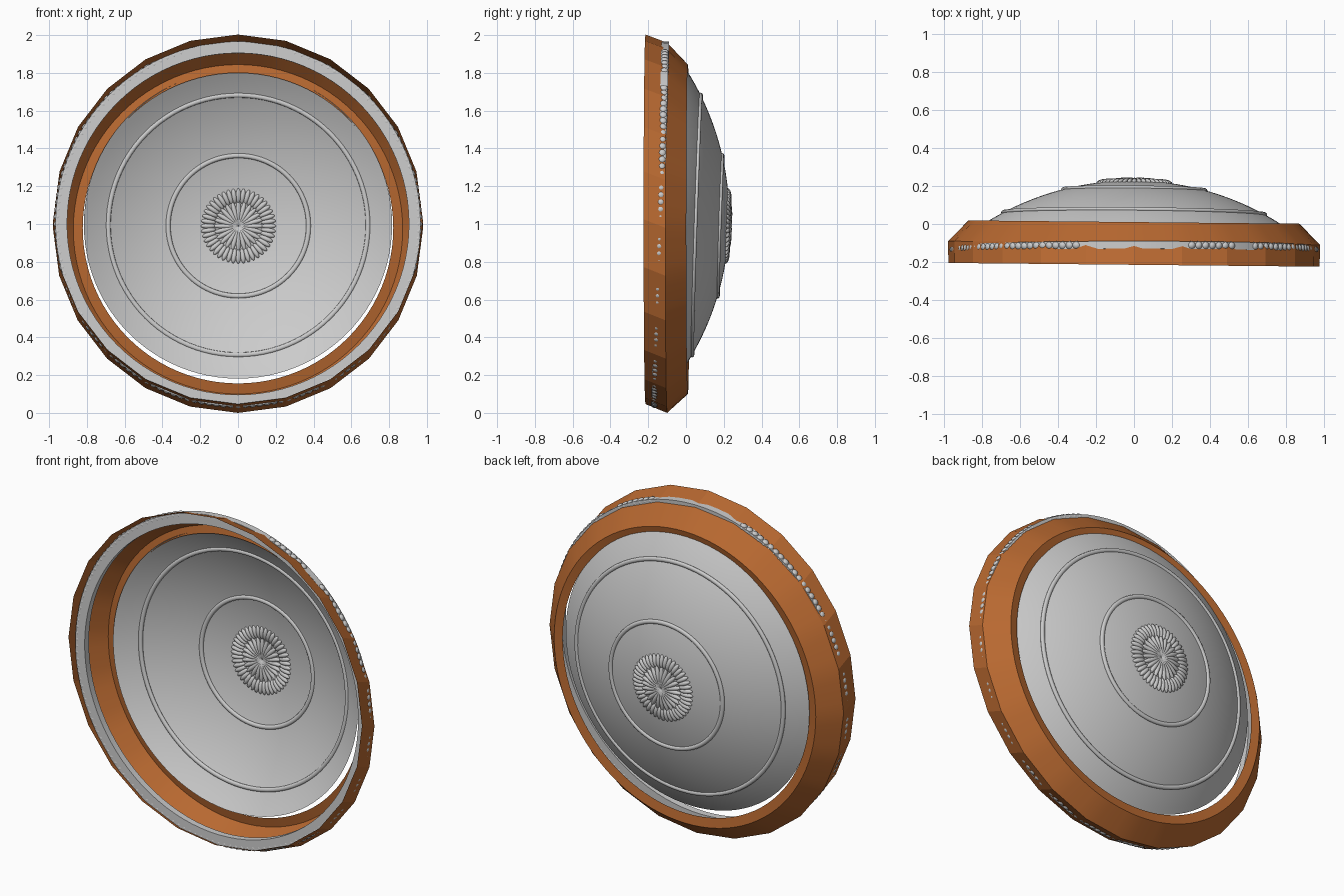
import bpy, bmesh, math
from mathutils import Matrix, Vector

if "Cube" in bpy.data.objects:
    bpy.data.objects.remove(bpy.data.objects["Cube"])

copper = bpy.data.materials.new("copper")
copper.diffuse_color = (0.48, 0.14, 0.03, 1)
copper.use_nodes = True
copper.node_tree.nodes["Principled BSDF"].inputs["Base Color"].default_value = copper.diffuse_color


def finish(name, bm, mat=None, angle=30):
    bmesh.ops.recalc_face_normals(bm, faces=bm.faces)
    me = bpy.data.meshes.new(name)
    bm.to_mesh(me)
    bm.free()
    ob = bpy.data.objects.new(name, me)
    bpy.context.collection.objects.link(ob)
    if mat:
        me.materials.append(mat)
    bpy.ops.object.select_all(action='DESELECT')
    ob.select_set(True)
    bpy.context.view_layer.objects.active = ob
    bpy.ops.object.shade_smooth_by_angle(angle=math.radians(angle))
    return ob


def loft(bm, rings, closed=False):
    """Bridge rings of points with quads."""
    loops = [[bm.verts.new(p) for p in ring] for ring in rings]
    pairs = list(zip(loops, loops[1:]))
    if closed:
        pairs.append((loops[-1], loops[0]))
    for a, b in pairs:
        for i in range(len(a)):
            j = (i + 1) % len(a)
            bm.faces.new((a[i], a[j], b[j], b[i]))
    return loops


def circle(r, h, n):
    return [Vector((r * math.sin(i * math.tau / n), h, r * math.cos(i * math.tau / n)))
            for i in range(n)]


def facet(r, i, n, sides):
    """Radius of a polygon with few sides, sampled at a finer step."""
    half = math.pi / sides
    a = (i * math.tau / n) % (2 * half) - half
    return r * math.cos(half) / math.cos(a)


# Copper rim: faceted band, cone and back lip with shifted ring centres
N = 96
rings = []
for y, cz, r, sides in [(-0.215, 1.025, 0.978, 24), (-0.10, 0.98, 0.98, 24),
                        (0.01, 0.972, 0.872, 0), (0.0, 0.978, 0.822, 0)]:
    ring = []
    for i in range(N):
        a = i * math.tau / N
        rr = facet(r, i, N, sides) if sides else r
        x = rr * math.sin(a)
        ring.append((x, y - 0.01 * x, cz + rr * math.cos(a)))
    rings.append(ring)
bm = bmesh.new()
loft(bm, rings)
finish("copper_rim", bm, copper, 14)

# Frame of the slightly tilted grey band
band_frame = Matrix.Translation((0, -0.137, 1.0)) @ Matrix.Rotation(math.radians(-1.6), 4, 'X')

# Grey band inside the rim
bm = bmesh.new()
loft(bm, [[band_frame @ p for p in circle(r, h, N)]
          for r, h in [(0.905, -0.02), (0.966, -0.02), (0.966, 0.02), (0.905, 0.02)]], True)
finish("grey_band", bm)

# Beads along the band, left plain at the top
bm = bmesh.new()
count = 156
for i in range(count):
    deg = i * 360 / count
    if min(deg, 360 - deg) < 18 or 33 < deg < 40:
        continue
    m = (band_frame @ Matrix.Rotation(math.radians(deg), 4, 'Y')
         @ Matrix.Translation((0, 0, 0.955)) @ Matrix.Diagonal((0.023, 0.023, 0.02, 1)))
    bmesh.ops.create_uvsphere(bm, u_segments=10, v_segments=6, radius=1, matrix=m)
finish("band_beads", bm, angle=60)

# Frame of the dome: pole along local +y
dome_frame = (Matrix.Translation((0, -0.022, 0.997))
              @ Matrix.Rotation(math.radians(-0.5), 4, 'Z')
              @ Matrix.Rotation(math.radians(-1.9), 4, 'X'))
R, EDGE, HEIGHT = 1.454, 0.816, 0.2505


def dome_y(r):
    return HEIGHT - R + math.sqrt(R * R - r * r)


# Dome shell
bm = bmesh.new()
loops = loft(bm, [[dome_frame @ p for p in circle(EDGE * k / 24, dome_y(EDGE * k / 24), N)]
                  for k in range(1, 25)])
pole = bm.verts.new(dome_frame @ Vector((0, HEIGHT, 0)))
for i in range(N):
    bm.faces.new((loops[0][i], loops[0][(i + 1) % N], pole))
finish("dome", bm)

# Raised rings on the dome
for name, r in [("outer_ring", 0.688), ("inner_ring", 0.372)]:
    bm = bmesh.new()
    loft(bm, [[dome_frame @ p for p in
               circle(r + 0.013 * math.cos(t * math.tau / 10),
                      dome_y(r) + 0.011 * math.sin(t * math.tau / 10), N)]
              for t in range(10)], True)
    finish(name, bm, angle=60)

# Central rosette: two rows of radial petals
bm = bmesh.new()
for n, r0, r1, w in [(44, 0.12, 0.2, 0.014), (24, 0.0, 0.14, 0.014)]:
    mid, half = (r0 + r1) / 2, (r1 - r0) / 2
    for i in range(n):
        m = (dome_frame @ Matrix.Rotation(i * math.tau / n, 4, 'Y')
             @ Matrix.Translation((0, dome_y(mid), mid))
             @ Matrix.Rotation(math.asin(mid / R), 4, 'X')
             @ Matrix.Diagonal((w, 0.016, half, 1)))
        bmesh.ops.create_uvsphere(bm, u_segments=10, v_segments=8, radius=1, matrix=m)
finish("rosette", bm, angle=60)
